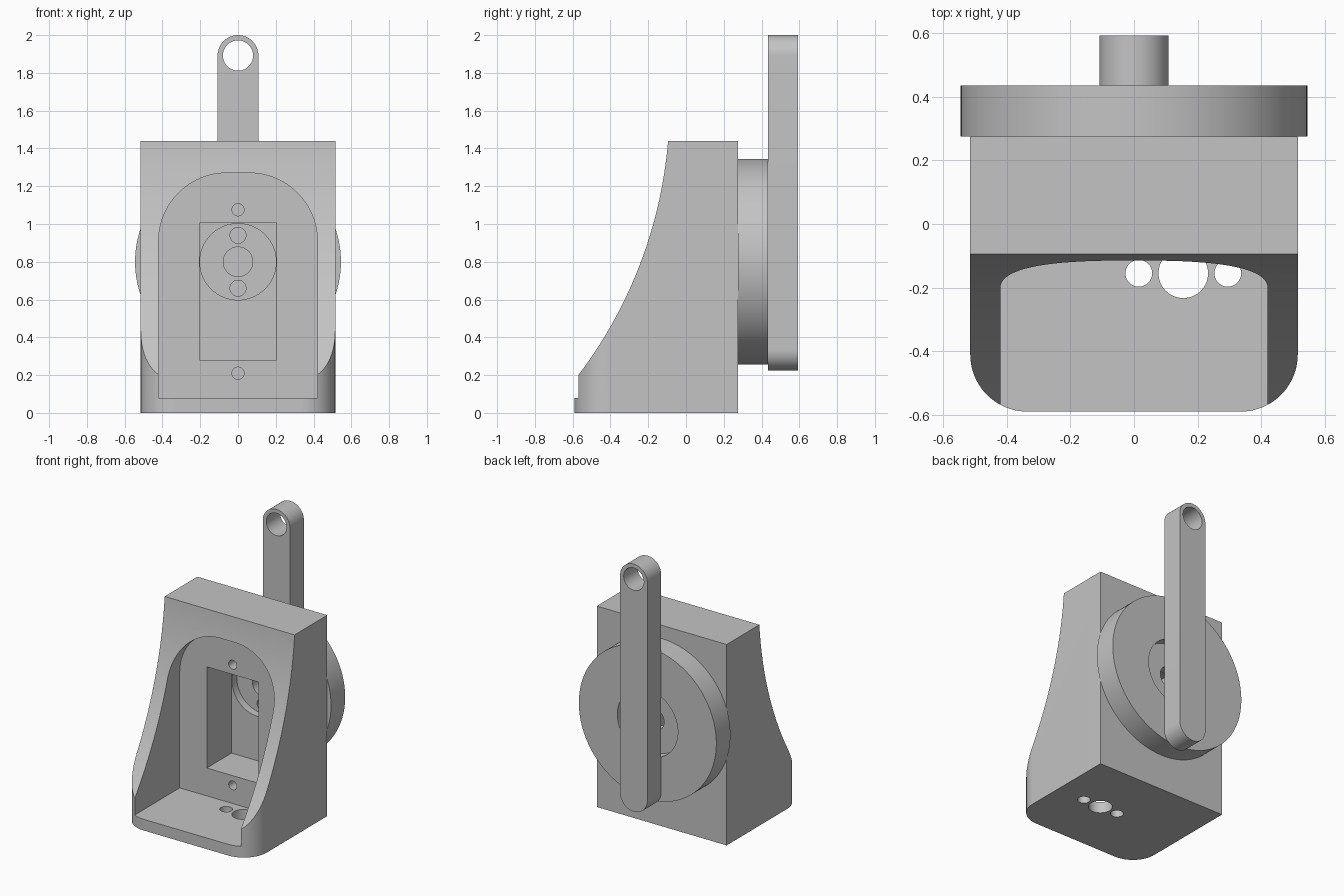
import bpy, bmesh
from math import sin, cos, pi, atan2, asin, hypot, radians

if "Cube" in bpy.data.objects:
    bpy.data.objects.remove(bpy.data.objects["Cube"], do_unlink=True)

grey = bpy.data.materials.new("plain grey")
grey.use_nodes = True
grey.diffuse_color = (0.55, 0.55, 0.55, 1)
grey.node_tree.nodes["Principled BSDF"].inputs["Base Color"].default_value = (0.55, 0.55, 0.55, 1)

# Where profile coordinates (u, v) and depth d go for each extrusion axis
PLACE = {"x": lambda u, v, d: (d, u, v),
         "y": lambda u, v, d: (u, d, v),
         "z": lambda u, v, d: (u, v, d)}


def prism(name, profile, axis, low, high):
    """Extrude a closed 2D profile along an axis."""
    bm = bmesh.new()
    base = bm.faces.new([bm.verts.new(PLACE[axis](u, v, low)) for u, v in profile])
    new = bmesh.ops.extrude_face_region(bm, geom=[base])["geom"]
    shift = PLACE[axis](0, 0, high - low)
    bmesh.ops.translate(bm, verts=[g for g in new if isinstance(g, bmesh.types.BMVert)], vec=shift)
    bmesh.ops.recalc_face_normals(bm, faces=bm.faces)
    mesh = bpy.data.meshes.new(name)
    bm.to_mesh(mesh)
    bm.free()
    mesh.materials.append(grey)
    obj = bpy.data.objects.new(name, mesh)
    bpy.context.scene.collection.objects.link(obj)
    return obj


def arc(cu, cv, r, start, end, steps=20):
    """Points along a circular arc, angles in degrees."""
    angles = [radians(start + (end - start) * i / steps) for i in range(steps + 1)]
    return [(cu + r * cos(a), cv + r * sin(a)) for a in angles]


def circle(cu, cv, r, steps=64):
    return arc(cu, cv, r, 0, 360, steps)[:-1]


def rectangle(u0, v0, u1, v1):
    return [(u0, v0), (u1, v0), (u1, v1), (u0, v1)]


def combine(target, tool, operation="DIFFERENCE"):
    """Apply a boolean and discard the tool."""
    tool.hide_render = True
    mod = target.modifiers.new("cut", "BOOLEAN")
    mod.operation = operation
    mod.solver = "EXACT"
    mod.object = tool
    bpy.context.view_layer.objects.active = target
    bpy.ops.object.modifier_apply(modifier=mod.name)
    bpy.data.objects.remove(tool, do_unlink=True)


def drill(target, axis, low, high, *holes):
    for u, v, r in holes:
        combine(target, prism("drill", circle(u, v, r), axis, low, high))


# Housing: plan with rounded front corners, trimmed to the concave side profile
HALF, FRONT, BACK, TOP, CORNER = 0.515, -0.59, 0.275, 1.44, 0.18
plan = [(HALF, BACK), (-HALF, BACK)]
plan += arc(-HALF + CORNER, FRONT + CORNER, CORNER, 180, 270)
plan += arc(HALF - CORNER, FRONT + CORNER, CORNER, 270, 360)
housing = prism("housing", plan, "z", 0, TOP)

(y0, z0), (y1, z1), radius = (-0.57, 0.2), (-0.095, TOP), 2.37
chord = hypot(y1 - y0, z1 - z0)
lean = atan2(z1 - z0, y1 - y0)
half_angle = asin(chord / 2 / radius)
reach = radius * cos(half_angle)
cy = (y0 + y1) / 2 - reach * sin(lean)
cz = (z0 + z1) / 2 + reach * cos(lean)
middle = lean - pi / 2
slope = arc(cy, cz, radius, (middle - half_angle) * 180 / pi - 1,
            (middle + half_angle) * 180 / pi + 1, 40)
scoop = slope + [(-1, slope[-1][1]), (-1, slope[0][1])]
combine(housing, prism("scoop", scoop, "x", -1, 1))

# Arched pocket open to the front
WIDE, ARCH, CROWN, WALL = 0.42, 0.36, 1.27, -0.06
pocket = [(-WIDE, 0.08), (WIDE, 0.08)]
pocket += arc(WIDE - ARCH, CROWN - ARCH, ARCH, 0, 90, 24)
pocket += arc(-WIDE + ARCH, CROWN - ARCH, ARCH, 90, 180, 24)
combine(housing, prism("pocket", pocket, "y", -1, WALL))

# Motor window, round shaft opening, screw holes and floor holes
AXLE = 0.8
combine(housing, prism("window", rectangle(-0.205, 0.28, 0.205, 1.005), "y", -0.3, 0.22))
drill(housing, "y", 0.1, 0.4, (0, AXLE, 0.202))
drill(housing, "y", -0.2, 0.1, (0, 1.075, 0.032), (0, 0.21, 0.032))
drill(housing, "z", -0.1, 0.2, (0.015, -0.155, 0.042), (0.155, -0.155, 0.078), (0.295, -0.155, 0.042))

# Wheel with a rear recess and hub holes
wheel = prism("wheel", circle(0, AXLE, 0.545, 128), "y", BACK, 0.435)
drill(wheel, "y", 0.36, 0.6, (0, AXLE, 0.24))
drill(wheel, "y", 0.1, 0.5, (0, AXLE, 0.078), (0, AXLE + 0.14, 0.042), (0, AXLE - 0.14, 0.042))

# Round-ended lever arm with an eye at the top
ARM = 0.108
outline = arc(0, 2 - ARM, ARM, 0, 180, 32) + arc(0, 0.225 + ARM, ARM, 180, 360, 32)
lever = prism("lever_arm", outline, "y", 0.435, 0.592)
drill(lever, "y", 0.3, 0.7, (0, 2 - ARM, 0.08))

# Smooth the curved walls, keep the edges crisp
for obj in (housing, wheel, lever):
    bpy.ops.object.select_all(action="DESELECT")
    obj.select_set(True)
    bpy.context.view_layer.objects.active = obj
    bpy.ops.object.shade_smooth_by_angle(angle=radians(25))
